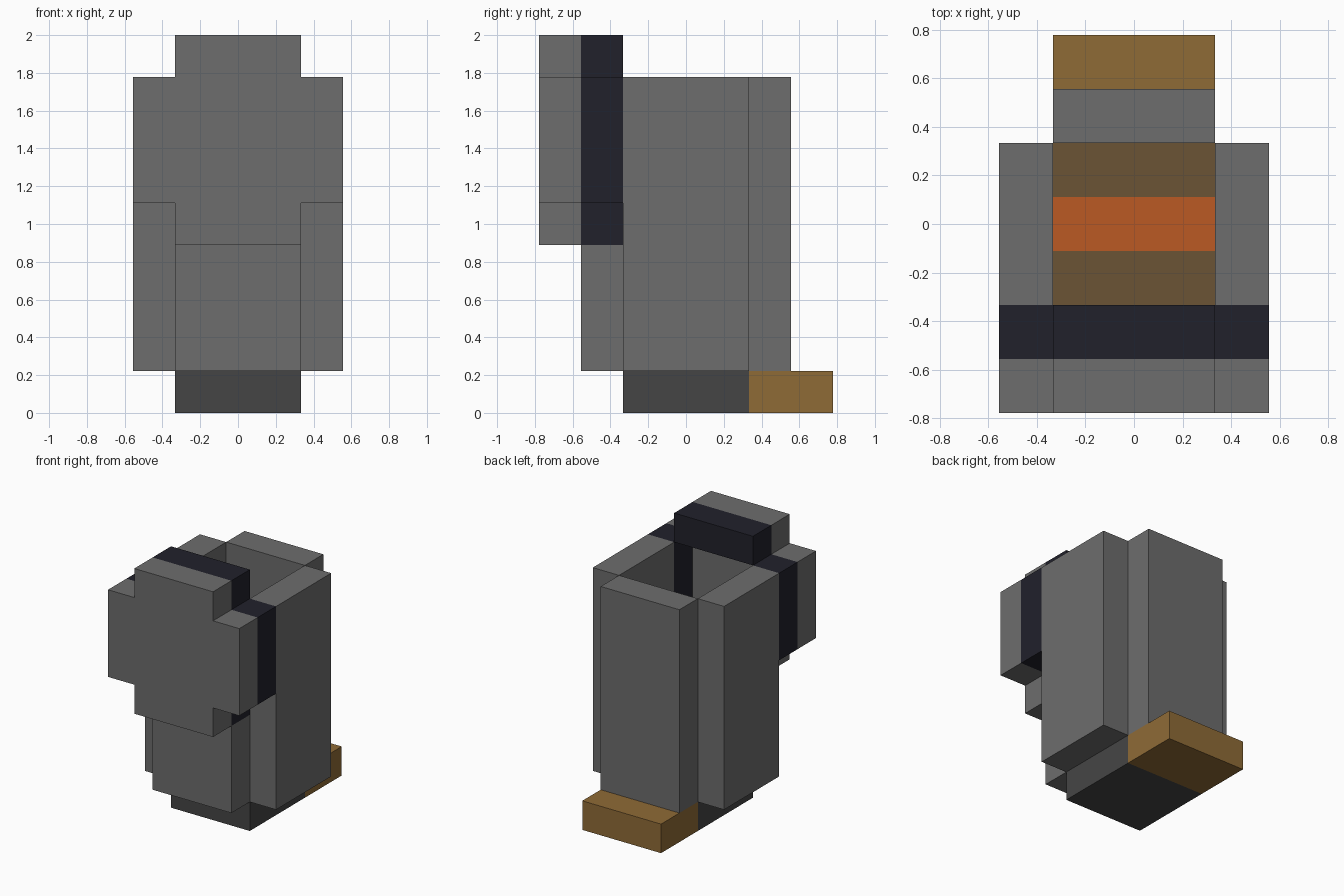
import bpy
import bmesh

U = 2 / 9  # one block

if "Cube" in bpy.data.objects:
    bpy.data.objects.remove(bpy.data.objects["Cube"], do_unlink=True)


def material(name, r, g, b):
    m = bpy.data.materials.new(name)
    m.use_nodes = True
    m.diffuse_color = (r, g, b, 1)
    m.node_tree.nodes["Principled BSDF"].inputs["Base Color"].default_value = (r, g, b, 1)
    return m


stone = material("grey stone", 0.153, 0.153, 0.153)
soot = material("dark grey base", 0.06, 0.06, 0.06)
iron = material("dark blue iron", 0.015, 0.015, 0.024)
wood = material("light brown wood", 0.275, 0.147, 0.037)
char = material("dull brown wood", 0.147, 0.087, 0.036)
ember = material("ember orange", 0.497, 0.102, 0.017)


def prism(name, outline, y0, y1, mat):
    """Extrude an x-z outline, given in blocks, from y0 to y1."""
    bm = bmesh.new()
    face = bm.faces.new([bm.verts.new((x * U, y0 * U, z * U)) for x, z in outline])
    grown = bmesh.ops.extrude_face_region(bm, geom=[face])["geom"]
    moved = [v for v in grown if isinstance(v, bmesh.types.BMVert)]
    bmesh.ops.translate(bm, verts=moved, vec=(0, (y1 - y0) * U, 0))
    bmesh.ops.recalc_face_normals(bm, faces=bm.faces)
    mesh = bpy.data.meshes.new(name)
    bm.to_mesh(mesh)
    bm.free()
    mesh.materials.append(mat)
    obj = bpy.data.objects.new(name, mesh)
    bpy.context.collection.objects.link(obj)
    return obj


def box(name, x, y, z, mat):
    outline = [(x[0], z[0]), (x[1], z[0]), (x[1], z[1]), (x[0], z[1])]
    return prism(name, outline, y[0], y[1], mat)


MID = (-1.5, 1.5)

# Base and the log tray behind it
box("base", MID, MID, (0, 1), soot)
box("rear_log", MID, (1.5, 3.5), (0, 1), wood)

# Hollow shaft walls
box("back_wall", MID, (1.5, 2.5), (1, 8), stone)
box("front_wall", MID, (-2.5, -1.5), (1, 4), stone)
for side, x in (("left", (1.5, 2.5)), ("right", (-2.5, -1.5))):
    box(side + "_wall", x, MID, (1, 8), stone)
    box(side + "_frame", x, (-2.5, -1.5), (5, 8), iron)

# Rest of the dark frame around the front opening
box("frame_top", MID, (-2.5, -1.5), (8, 9), iron)
box("frame_bottom", MID, (-2.5, -1.5), (4, 5), iron)

# Cross-shaped front plate, mirrored from its left half
half = [(1.5, 4), (1.5, 5), (2.5, 5), (2.5, 8), (1.5, 8), (1.5, 9)]
prism("front_plate", half + [(-x, z) for x, z in reversed(half)], -3.5, -2.5, stone)

# Fuel on the floor of the shaft
box("front_fuel", MID, (-1.5, -0.5), (1, 2), char)
box("glowing_fuel", MID, (-0.5, 0.5), (1, 2), ember)
box("back_fuel", MID, (0.5, 1.5), (1, 2), char)
